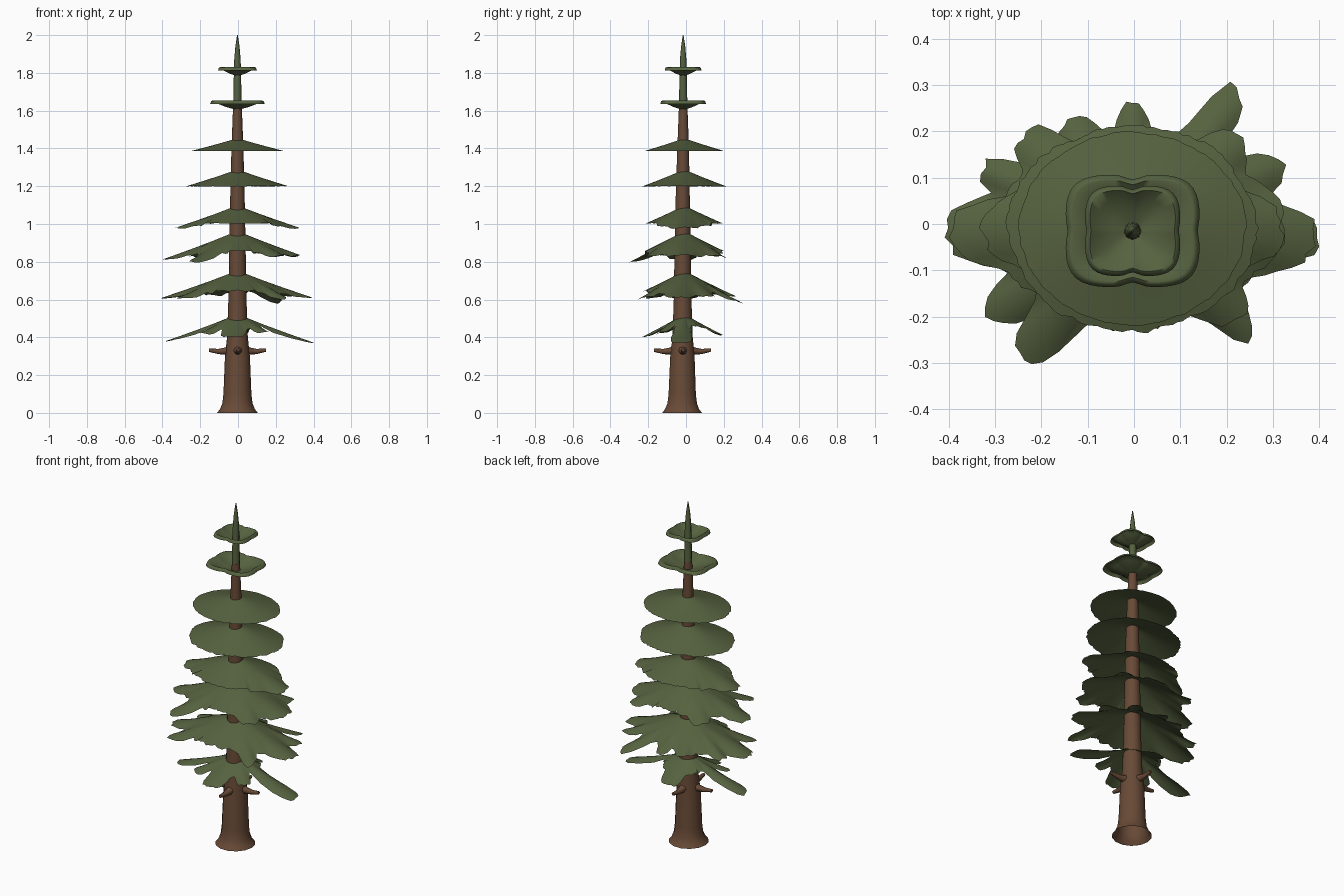
import bpy, bmesh, math, random
from mathutils import Vector

if "Cube" in bpy.data.objects:
    bpy.data.objects.remove(bpy.data.objects["Cube"])

random.seed(11)
CX, CY = -0.003, -0.015


def material(name, rgb):
    m = bpy.data.materials.new(name)
    m.diffuse_color = (*rgb, 1)
    m.use_nodes = True
    m.node_tree.nodes["Principled BSDF"].inputs["Base Color"].default_value = m.diffuse_color
    return m


BARK = material("bark brown", (0.138, 0.068, 0.037))
NEEDLE = material("needle green", (0.092, 0.121, 0.050))


def make_object(name, bm, mat, angle=65):
    me = bpy.data.meshes.new(name)
    bm.to_mesh(me)
    bm.free()
    me.materials.append(mat)
    ob = bpy.data.objects.new(name, me)
    bpy.context.collection.objects.link(ob)
    bpy.ops.object.select_all(action='DESELECT')
    ob.select_set(True)
    bpy.context.view_layer.objects.active = ob
    bpy.ops.object.shade_smooth_by_angle(angle=math.radians(angle))
    return ob


def skin(bm, rings, closed_end=False):
    """Join equal rings of points with quads."""
    vs = [[bm.verts.new(p) for p in r] for r in rings]
    n = len(vs[0])
    for a, b in zip(vs, vs[1:]):
        for i in range(n):
            j = (i + 1) % n
            bm.faces.new((a[i], a[j], b[j], b[i]))
    if closed_end:
        bm.faces.new(vs[-1])


def lathe(name, profile, mat, sides):
    bm = bmesh.new()
    rings = [[(CX + r * math.cos(math.tau * i / sides), CY + dy + r * math.sin(math.tau * i / sides), z)
              for i in range(sides)] for r, z, dy in profile]
    skin(bm, rings, True)
    return make_object(name, bm, mat)


# trunk with flared foot (open underneath), and the green leader on top
lathe("trunk", [(.108, 0, -.006), (.092, .02, -.006), (.08, .05, -.005), (.074, .1, -.005), (.066, .3, -.004),
                (.055, .4, -.003), (.048, .6, -.003), (.043, .9, -.003), (.037, 1.2, -.002), (.031, 1.42, 0),
                (.022, 1.65, 0)], BARK, 14)
lathe("leader", [(.022, 1.65, 0), (.019, 1.8, 0), (.017, 1.87, 0), (.011, 1.94, 0), (.002, 2.0, 0)], NEEDLE, 8)

# four bare branch stubs low on the trunk
for k in range(4):
    bm = bmesh.new()
    a = math.tau * k / 4 + .03
    out, side = Vector((math.cos(a), math.sin(a), 0)), Vector((-math.sin(a), math.cos(a), 0))
    rings = []
    for d, z, r in ((.04, .335, .03), (.065, .327, .019), (.1, .325, .014), (.15, .332, .009)):
        c = Vector((CX, CY - .004, z)) + out * d
        rings.append([c + side * r * math.cos(math.tau * i / 8) + Vector((0, 0, r * math.sin(math.tau * i / 8)))
                      for i in range(8)])
    skin(bm, rings, True)
    make_object(f"branch_stub_{k + 1}", bm, BARK)


def tier(name, apex, drop, slope_a, slope_b, base, tips, jag):
    """Thin drooping skirt: elliptical outline with longer fronds (angle, reach, width)."""
    n, bm = 128, bmesh.new()
    outline, noise = [], 0
    for i in range(n):
        t = math.tau * i / n
        c, s = math.cos(t), math.sin(t)
        r0 = r = 1 / math.hypot(c / base[0], s / base[1])
        sag = 0
        for ang, reach, width in tips:
            d = (t - math.radians(ang) + math.pi) % math.tau - math.pi
            grown = r0 + (reach - r0) * math.exp(-(d / width) ** 4)
            if grown > r:
                r, sag = grown, min(1, abs(d / width)) ** 2
        noise = .6 * noise + random.uniform(-jag, jag)
        outline.append((r * (1 + noise), r0, sag))
    rings = []
    for f in (0, .3, .6, .8, .92, 1):
        ring = []
        for i, (r, r0, sag) in enumerate(outline):
            t = math.tau * i / n
            q = .025 + (r - .025) * f
            x, y = q * math.cos(t), q * math.sin(t)
            z = apex - drop * math.hypot(x / slope_a, y / slope_b) ** .92
            z -= .018 * sag * min(1, max(0, q - .7 * r0) / .1)      # frond edges hang lower
            ring.append((CX + x, CY + .006 + y, z))
        rings.append(ring[::-1])
    skin(bm, rings)
    return make_object(name, bm, NEEDLE)


tier("foliage_tier_1", .525, .148, .39, .275, (.13, .13),
     [(357, .40, .23), (182, .38, .22), (262, .225, .4), (90, .2, .42), (318, .2, .25), (215, .23, .25)], .03)
tier("foliage_tier_2", .755, .145, .40, .29, (.30, .21),
     [(356, .40, .23), (182, .395, .22), (52, .375, .15), (24, .35, .16), (318, .34, .15),
      (212, .36, .18), (158, .35, .12), (90, .27, .14), (120, .26, .18)], .035)
tier("foliage_tier_3", .965, .15, .39, .30, (.29, .205),
     [(182, .395, .22), (230, .36, .2), (0, .335, .28), (40, .31, .2), (320, .3, .2), (140, .3, .2)], .03)
tier("foliage_tier_4", 1.10, .117, .32, .25, (.265, .2), [(0, .32, .26), (180, .32, .26)], .025)
tier("foliage_tier_5", 1.29, .09, .27, .22, (.268, .222), [], .018)
tier("foliage_tier_6", 1.455, .067, .24, .205, (.245, .207), [], .01)


def bowl(name, low, rise, rx, ry):
    """Upturned four-lobed whorl near the top, its rim curling down."""
    n, bm, rings = 64, bmesh.new(), []
    for f, h in ((.1, 0), (.4, .25), (.7, .6), (.9, 1), (.96, .92), (1, .62)):
        ring = []
        for i in range(n):
            t = math.tau * i / n
            c, s = math.cos(t), math.sin(t)
            k = (c ** 4 + s ** 4) ** -.25          # rounded square
            k *= 1 - .09 * math.exp(-((abs(c) / .16) ** 2)) - .03 * math.exp(-((abs(s) / .16) ** 2))
            ring.append((CX + rx * f * k * c, CY + ry * f * k * s, low + rise * h))
        rings.append(ring[::-1])
    skin(bm, rings)
    return make_object(name, bm, NEEDLE)


bowl("foliage_tier_7", 1.607, .047, .145, .122)
bowl("foliage_tier_8", 1.785, .045, .103, .098)
